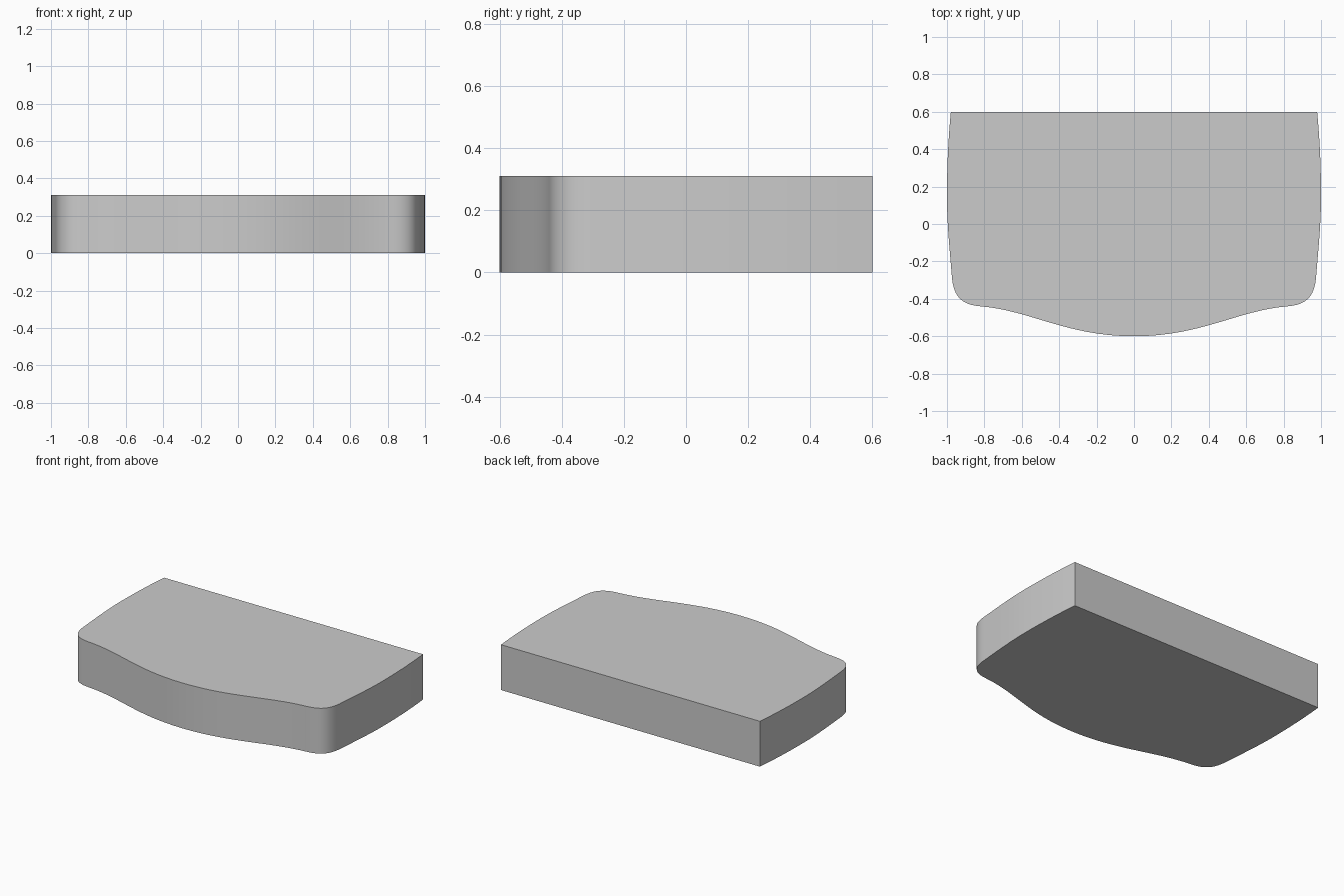
import bpy, bmesh, math
from mathutils import Vector
from mathutils.geometry import interpolate_bezier

if "Cube" in bpy.data.objects:
    bpy.data.objects.remove(bpy.data.objects["Cube"])

HEIGHT = 0.31

# Right half of the outline as Bezier segments, front centre to back corner
segments = [
    ((0, -0.6), (0.36, -0.6), (0.55, -0.463), (0.82, -0.44)),          # bowed front
    ((0.82, -0.44), (0.92, -0.432), (0.963, -0.39), (0.973, -0.29)),   # rounded corner
    ((0.973, -0.29), (0.985, -0.14), (1.0, 0.0), (1.0, 0.15)),         # curved side
    ((1.0, 0.15), (1.0, 0.3), (0.993, 0.46), (0.979, 0.6)),
]
half = [Vector((0, -0.6))]
for seg in segments:
    half += interpolate_bezier(*[Vector(p) for p in seg], 17)[1:]

# Mirror the outline to the left
outline = half + [Vector((-p.x, p.y)) for p in reversed(half[1:])]

# Extrude the outline into a slab
bm = bmesh.new()
base = bm.faces.new([bm.verts.new((p.x, p.y, 0)) for p in outline])
ext = bmesh.ops.extrude_face_region(bm, geom=[base], use_keep_orig=True)
top = [v for v in ext["geom"] if isinstance(v, bmesh.types.BMVert)]
bmesh.ops.translate(bm, verts=top, vec=(0, 0, HEIGHT))
bmesh.ops.recalc_face_normals(bm, faces=bm.faces)

mesh = bpy.data.meshes.new("bowed_slab")
bm.to_mesh(mesh)
bm.free()
slab = bpy.data.objects.new("bowed_slab", mesh)
bpy.context.collection.objects.link(slab)

# Smooth curved walls, crisp rims and back corners
bpy.context.view_layer.objects.active = slab
slab.select_set(True)
bpy.ops.object.shade_smooth_by_angle(angle=math.radians(30))
